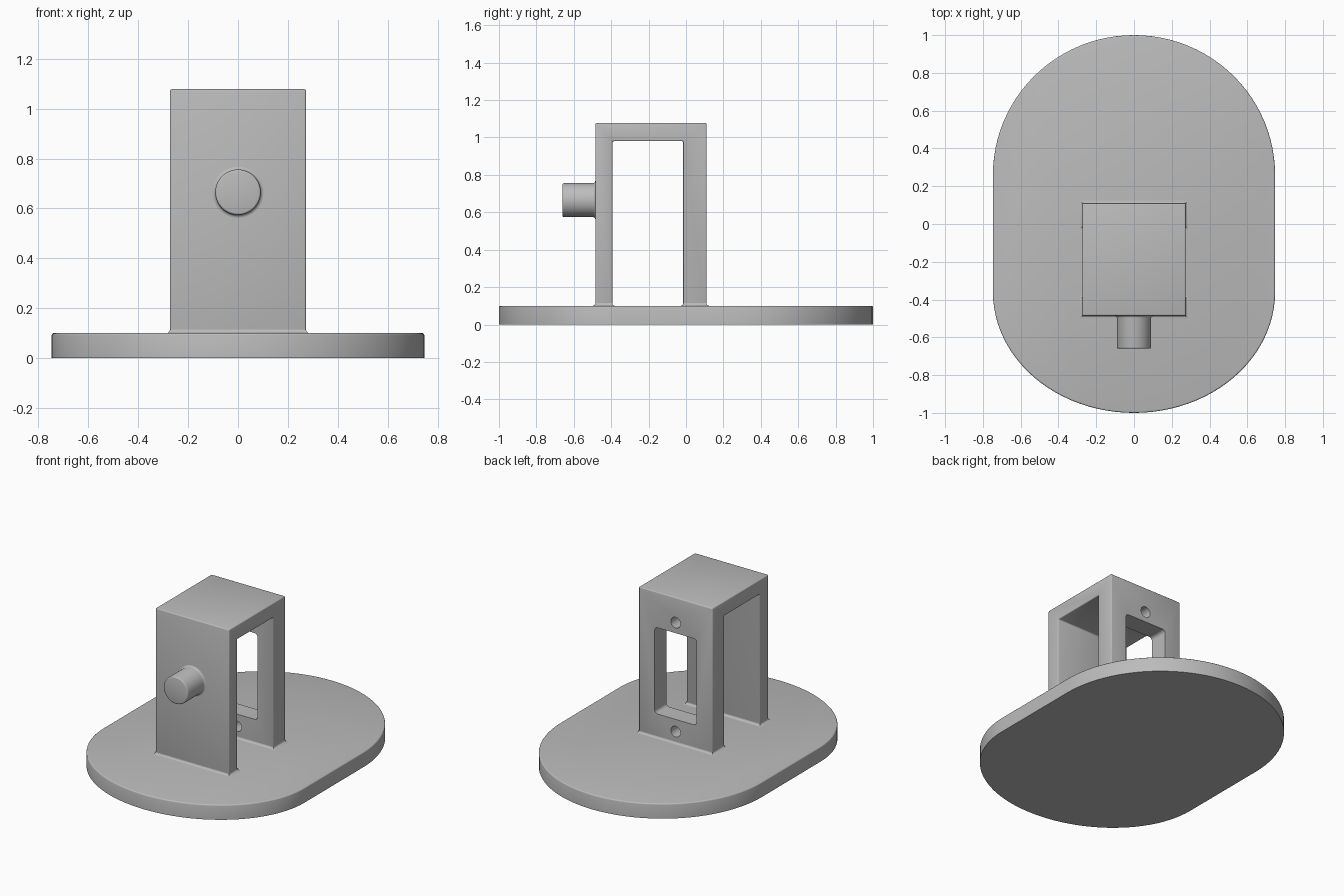
import bpy, bmesh, math
from mathutils import Matrix

cube = bpy.data.objects.get("Cube")
if cube:
    bpy.data.objects.remove(cube, do_unlink=True)

grey = bpy.data.materials.new("plain grey")
grey.use_nodes = True
colour = (0.5, 0.5, 0.5, 1)
grey.diffuse_color = colour
grey.node_tree.nodes["Principled BSDF"].inputs["Base Color"].default_value = colour


def make_object(name, bm):
    bmesh.ops.recalc_face_normals(bm, faces=bm.faces[:])
    mesh = bpy.data.meshes.new(name)
    bm.to_mesh(mesh)
    bm.free()
    ob = bpy.data.objects.new(name, mesh)
    bpy.context.collection.objects.link(ob)
    mesh.materials.append(grey)
    return ob


def prism(name, points, offset):
    """Extrude a closed outline along an offset vector."""
    bm = bmesh.new()
    face = bm.faces.new([bm.verts.new(p) for p in points])
    ext = bmesh.ops.extrude_face_region(bm, geom=[face])
    moved = [v for v in ext["geom"] if isinstance(v, bmesh.types.BMVert)]
    bmesh.ops.translate(bm, verts=moved, vec=offset)
    return make_object(name, bm)


def loft(name, rings, cap_start=True, cap_end=True):
    """Skin a list of equal-length rings."""
    bm = bmesh.new()
    loops = [[bm.verts.new(p) for p in ring] for ring in rings]
    n = len(loops[0])
    for a, b in zip(loops, loops[1:]):
        for i in range(n):
            j = (i + 1) % n
            bm.faces.new((a[i], a[j], b[j], b[i]))
    if cap_start:
        bm.faces.new(loops[0])
    if cap_end:
        bm.faces.new(loops[-1])
    return make_object(name, bm)


def apply_modifiers(ob):
    graph = bpy.context.evaluated_depsgraph_get()
    mesh = bpy.data.meshes.new_from_object(ob.evaluated_get(graph))
    ob.modifiers.clear()
    ob.data = mesh


def smooth(ob):
    bpy.ops.object.select_all(action='DESELECT')
    ob.select_set(True)
    bpy.context.view_layer.objects.active = ob
    bpy.ops.object.shade_smooth_by_angle(angle=math.radians(35))


def fillet(radius, steps=4):
    """Concave quarter round as (outward, upward) pairs."""
    for k in range(steps + 1):
        t = math.pi / 2 * k / steps
        yield radius * (1 - math.sin(t)), radius * (1 - math.cos(t))


# Base plate: round back, straight sides, slightly flatter front
HALF, BASE_Z, STEPS = 0.747, 0.1, 48
outline = []
for start, centre, depth in ((0, 0.26, 0.74), (math.pi, -0.36, 0.64)):
    for i in range(STEPS + 1):
        a = start + math.pi * i / STEPS
        outline.append((HALF * math.cos(a), centre + depth * math.sin(a)))


def base_ring(z, inset):
    return [(x * (1 - inset / HALF), y * (1 - inset), z) for x, y in outline]


edge = 0.008
rings = [base_ring(0, 0)]
for k in range(4):
    t = math.pi / 2 * k / 3
    rings.append(base_ring(BASE_Z - edge * (1 - math.sin(t)), edge * (1 - math.cos(t))))
smooth(loft("base_plate", rings))

# Upright frame: an arch open on both sides
W, TOP = 0.273, 1.078
FRONT, FRONT_IN, BACK_IN, BACK = -0.485, -0.393, -0.015, 0.11
arch = [(FRONT, 0.05), (FRONT, TOP), (BACK, TOP), (BACK, 0.05),
        (BACK_IN, 0.05), (BACK_IN, 0.98), (FRONT_IN, 0.98), (FRONT_IN, 0.05)]
frame = prism("upright_frame", [(-W, y, z) for y, z in arch], (2 * W, 0, 0))
bev = frame.modifiers.new("soft edges", 'BEVEL')
bev.width, bev.segments, bev.limit_method = 0.007, 3, 'ANGLE'
apply_modifiers(frame)


# Window with rounded corners and two screw holes through the back wall
def rounded_rect(hx, z0, z1, r, steps=6):
    corners = ((hx - r, z1 - r), (r - hx, z1 - r), (r - hx, z0 + r), (hx - r, z0 + r))
    for q, (cx, cz) in enumerate(corners):
        for i in range(steps + 1):
            a = math.pi / 2 * (q + i / steps)
            yield cx + r * math.cos(a), cz + r * math.sin(a)


def circle(radius, cz, n=32):
    return [(radius * math.cos(2 * math.pi * i / n), cz + radius * math.sin(2 * math.pi * i / n))
            for i in range(n)]


cutters = {"window_cutter": rounded_rect(0.155, 0.262, 0.84, 0.022),
           "upper_hole_cutter": circle(0.036, 0.91),
           "lower_hole_cutter": circle(0.036, 0.18)}
for name, shape in cutters.items():
    cutter = prism(name, [(x, -0.1, z) for x, z in shape], (0, 0.3, 0))
    cut = frame.modifiers.new(name, 'BOOLEAN')
    cut.operation, cut.solver, cut.object = 'DIFFERENCE', 'EXACT', cutter
    apply_modifiers(frame)
    cutter.hide_render = True
    bpy.data.objects.remove(cutter, do_unlink=True)
smooth(frame)

# Fillets where the walls meet the base
for name, y0, y1 in (("front_wall_fillet", FRONT, FRONT_IN), ("back_wall_fillet", BACK_IN, BACK)):
    rings = []
    for out, up in fillet(0.014):
        x, a, b, z = W + out, y0 - out, y1 + out, BASE_Z + up
        rings.append([(-x, a, z), (x, a, z), (x, b, z), (-x, b, z)])
    smooth(loft(name, rings, False, False))

# Round peg on the front wall, with a filleted root and softened tip
R, TIP, PEG_Z = 0.091, -0.66, 0.665
profile = [(R + out, FRONT - up) for out, up in fillet(0.012)]
for k in range(4):
    t = math.pi / 2 * k / 3
    profile.append((R - edge * (1 - math.cos(t)), TIP + edge * (1 - math.sin(t))))
smooth(loft("front_peg", [[(x, y, z) for x, z in circle(r, PEG_Z, 48)] for r, y in profile],
            cap_start=False))
